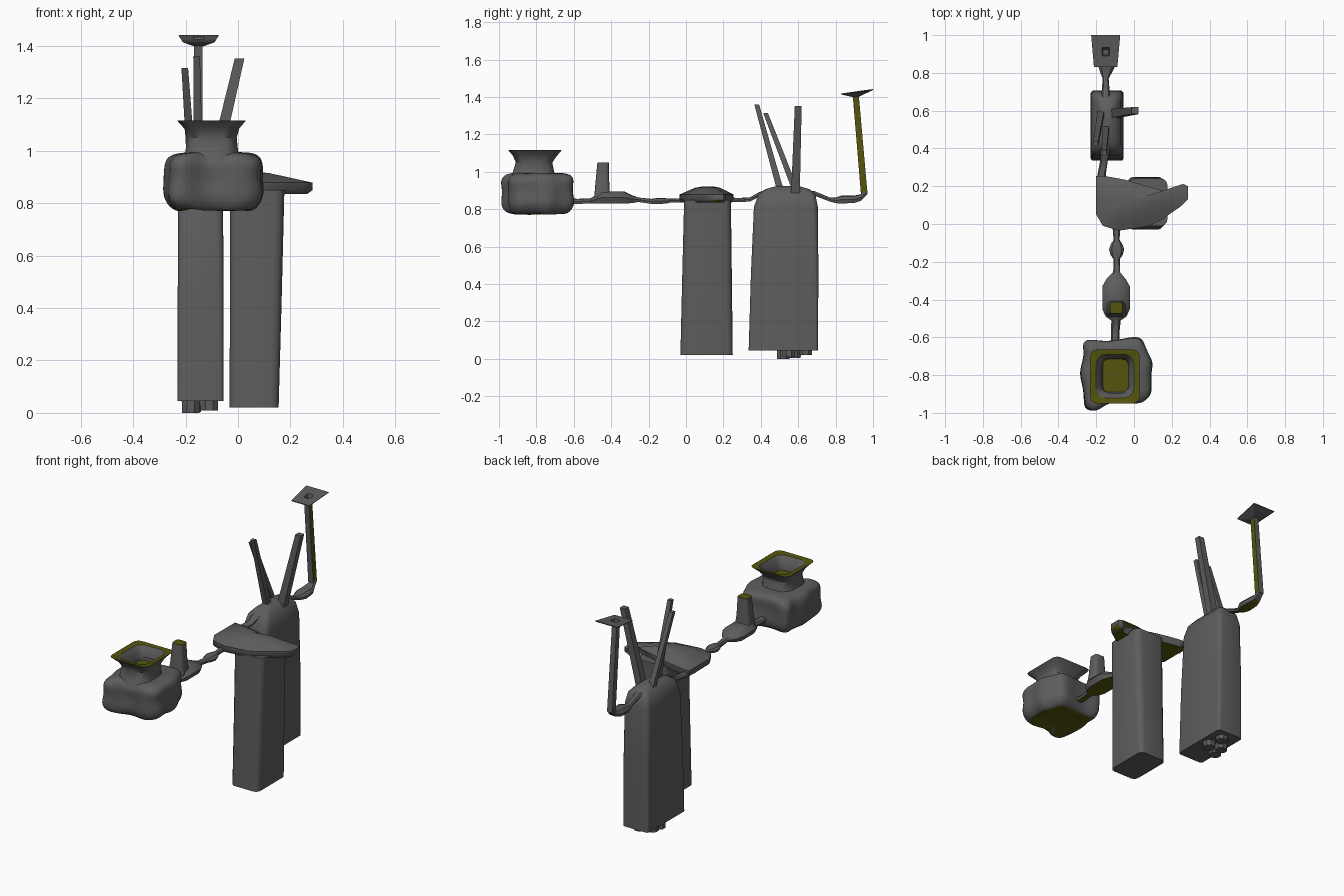
import bpy, bmesh, math, random
from mathutils import Vector

random.seed(4)


def material(name, rgb):
    m = bpy.data.materials.new(name)
    m.diffuse_color = (*rgb, 1)
    return m


MATS = [material("stone_grey", (0.11, 0.11, 0.11)),
        material("dark_olive", (0.09, 0.09, 0.004))]


def loft(name, rings, olive=None, subdiv=0, angle=40):
    """Skin a stack of equal-sized rings, cap both ends, paint faces by rule."""
    bm = bmesh.new()
    vs = [[bm.verts.new(p) for p in r] for r in rings]
    n = len(vs[0])
    for a, b in zip(vs, vs[1:]):
        for i in range(n):
            j = (i + 1) % n
            bm.faces.new((a[i], a[j], b[j], b[i]))
    bm.faces.new(vs[0][::-1])
    bm.faces.new(vs[-1])
    bmesh.ops.recalc_face_normals(bm, faces=bm.faces)
    bm.normal_update()
    for f in bm.faces:
        if olive and olive(f):
            f.material_index = 1
    me = bpy.data.meshes.new(name)
    bm.to_mesh(me)
    bm.free()
    for m in MATS:
        me.materials.append(m)
    ob = bpy.data.objects.new(name, me)
    bpy.context.collection.objects.link(ob)
    bpy.ops.object.select_all(action='DESELECT')
    ob.select_set(True)
    bpy.context.view_layer.objects.active = ob
    bpy.ops.object.shade_smooth_by_angle(angle=math.radians(angle))
    if subdiv:
        mod = ob.modifiers.new("soften", 'SUBSURF')
        mod.levels = mod.render_levels = subdiv
    return ob


def rounded(z, x0, x1, y0, y1, r):
    """Horizontal rounded rectangle."""
    pts = []
    for k, (cx, cy) in enumerate([(x1 - r, y1 - r), (x0 + r, y1 - r),
                                  (x0 + r, y0 + r), (x1 - r, y0 + r)]):
        for s in range(4):
            a = math.radians(90 * k + 30 * s)
            pts.append((cx + r * math.cos(a), cy + r * math.sin(a), z))
    return pts


def bridge(name, stations):
    """Walkway along y: (y, x, bottom, top, half width), flat olive underside."""
    rings = []
    for y, x, b, t, w in stations:
        rings.append([(x - w * .8, y, b), (x + w * .8, y, b), (x + w, y, b + (t - b) * .5),
                      (x + w * .65, y, t - (t - b) * .08), (x, y, t),
                      (x - w * .65, y, t - (t - b) * .08), (x - w, y, b + (t - b) * .5)])
    loft(name, rings, lambda f: f.normal.z < -0.75)


def stick(name, a, b, ra, rb, olive=None, sides=4):
    a, b = Vector(a), Vector(b)

    def ring(c, r):
        return [(c.x + r * math.cos(t), c.y + r * math.sin(t), c.z) for t in
                [math.tau * (i + .5) / sides for i in range(sides)]]
    loft(name, [ring(a, ra), ring(b, rb)], olive)


def down(f):
    return f.normal.z < -0.8


# Lumpy rock island
rock = [(-.25, -.60), (-.15, -.62), (-.03, -.60), (.05, -.59), (.07, -.68), (.10, -.73),
        (.09, -.81), (.105, -.89), (.07, -.94), (0, -.955), (-.08, -.94), (-.15, -.955),
        (-.20, -1.0), (-.275, -.99), (-.26, -.88), (-.29, -.79), (-.26, -.70), (-.275, -.64)]
rcx, rcy = -.09, -.79
rings = []
for z, s, jit in [(.785, .5, .0), (.765, .8, .05), (.82, 1.03, .04), (.89, .96, .06),
                  (.955, 1.0, .04), (.99, .86, .03), (.995, .55, 0)]:
    ring = []
    for x, y in rock:
        k = s + random.uniform(-jit, jit)
        ring.append((rcx + (x - rcx) * k, rcy + (y - rcy) * k,
                     z + random.uniform(-jit, jit) * .25))
    rings.append(ring)
loft("rock_island", rings, down, subdiv=2, angle=180)

# Flared crater neck on the rock
loft("crater_neck", [
    rounded(.95, -.215, .015, -.945, -.69, .07),
    rounded(1.0, -.20, .0, -.925, -.705, .07),
    rounded(1.05, -.195, -.005, -.91, -.715, .06),
    rounded(1.085, -.205, .005, -.925, -.69, .05),
    rounded(1.115, -.232, .03, -.95, -.665, .035),
    rounded(1.11, -.20, .0, -.92, -.69, .05),
    rounded(1.075, -.17, -.025, -.895, -.71, .04),
    rounded(1.03, -.165, -.03, -.89, -.715, .03)],
    lambda f: f.normal.z > .95)

# Path from rock to slab, with a small islet
bridge("front_walkway", [
    (-.64, -.10, .83, .86, .022), (-.58, -.10, .828, .855, .022), (-.51, -.095, .83, .858, .025),
    (-.49, -.095, .83, .87, .055), (-.45, -.095, .83, .895, .073), (-.33, -.095, .83, .895, .073),
    (-.29, -.095, .832, .875, .05), (-.255, -.092, .838, .862, .018), (-.185, -.092, .828, .855, .017),
    (-.165, -.092, .828, .858, .032), (-.135, -.092, .828, .86, .04), (-.105, -.092, .83, .858, .03),
    (-.085, -.092, .835, .856, .016), (.02, -.095, .838, .86, .022)])

# Chimney on the islet
loft("chimney", [
    rounded(.85, -.148, -.04, -.492, -.405, .02),
    rounded(.93, -.138, -.052, -.485, -.41, .02),
    rounded(1.05, -.128, -.06, -.474, -.413, .015)],
    lambda f: f.normal.z > .9)

# First pillar and its overhanging slab
loft("middle_pillar", [
    rounded(.02, -.032, .155, -.03, .25, .03),
    rounded(.45, -.031, .167, -.02, .245, .035),
    rounded(.85, -.03, .177, -.01, .24, .035)])
slab = [(-.20, .255), (-.13, .25), (-.05, .235), (.09, .195), (.22, .16), (.25, .175),
        (.26, .212), (.285, .20), (.285, .13), (.25, .095), (.15, .025), (.08, -.012),
        (-.08, -.035), (-.165, -.01), (-.20, .05), (-.20, .15)]
scx, scy = -.02, .12
rings = []
for z, s in [(.835, .93), (.85, 1.0), (.878, 1.0), (.895, .75), (.915, .45), (.922, .15)]:
    rings.append([(scx + (x - scx) * s, scy + (y - scy) * s, z) for x, y in slab])
loft("rock_slab", rings, down, angle=50)

# Path from slab to back pillar
bridge("middle_walkway", [
    (.18, -.175, .838, .87, .025), (.27, -.17, .838, .86, .022), (.34, -.158, .84, .862, .02),
    (.39, -.152, .865, .89, .025), (.46, -.15, .89, .918, .03)])

# Back pillar with hanging stones
loft("back_pillar", [
    rounded(.045, -.23, -.055, .335, .705, .015),
    rounded(.45, -.23, -.055, .347, .708, .02),
    rounded(.81, -.228, -.057, .363, .705, .03),
    rounded(.875, -.215, -.07, .385, .692, .03),
    rounded(.905, -.19, -.095, .42, .665, .03),
    rounded(.925, -.165, -.12, .49, .60, .015)])
for i, (x, y, z) in enumerate([(-.18, .52, 0), (-.11, .55, .01), (-.175, .58, .003), (-.13, .64, .02)]):
    stick(f"hanging_stone_{i + 1}", (x, y, z), (x, y, .06), .036, .038, sides=8)

# Three leaning spires
for i, (a, b, ra, rb) in enumerate([
        ((-.15, .51, .88), (-.158, .378, 1.36), .026, .018),
        ((-.175, .585, .90), (-.203, .425, 1.315), .024, .018),
        ((-.105, .585, .88), (.006, .60, 1.352), .033, .026)]):
    stick(f"spire_{i + 1}", a, b, ra, rb)

# Back path and its islet
bridge("back_walkway", [
    (.60, -.15, .88, .91, .03), (.69, -.15, .87, .895, .022), (.77, -.15, .84, .862, .016),
    (.80, -.148, .832, .862, .03), (.83, -.145, .83, .872, .042), (.90, -.147, .833, .872, .04),
    (.935, -.15, .845, .88, .026), (.968, -.152, .878, .91, .02)])

# Tall post with an open side
stick("tall_post", (-.152, .953, .88), (-.152, .908, 1.405), .025, .023,
      lambda f: f.normal.x > .7)


# Tilted platform with a square hole
def quad(cy, w0, w1, h, dz):
    return [(-.15 + sx * (w0 if sy < 0 else w1), cy + sy * h, 1.429 + sy * h * .14 + dz)
            for sx, sy in [(-1, -1), (1, -1), (1, 1), (-1, 1)]]


loft("top_platform", [
    quad(.912, .018, .018, .018, -.028), quad(.915, .06, .075, .085, -.004),
    quad(.915, .062, .077, .085, .001), quad(.912, .02, .02, .022, .001),
    quad(.91, .014, .014, .014, -.022)], angle=20)
